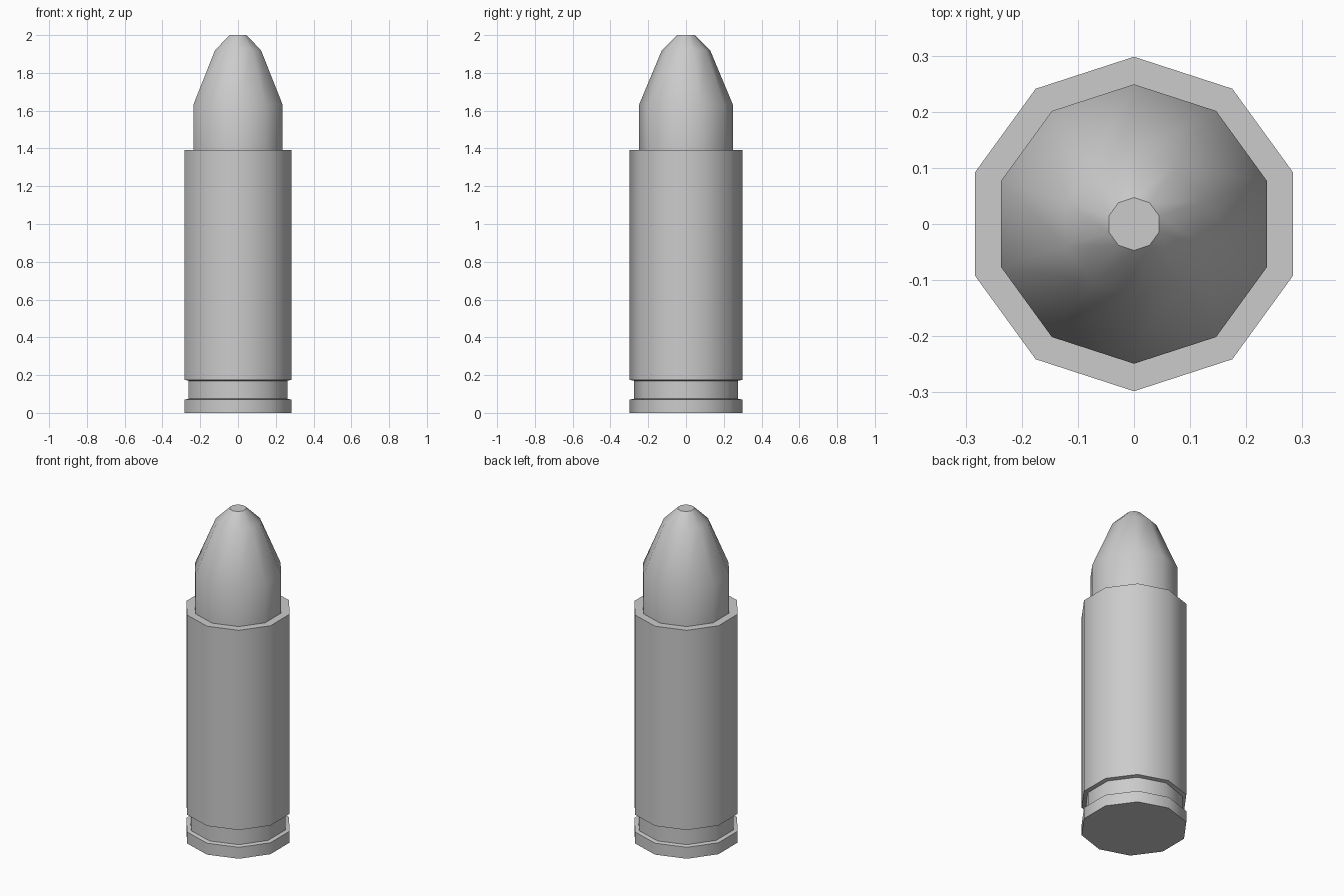
import bpy
import bmesh
import math

SIDES = 10

cube = bpy.data.objects.get("Cube")
if cube:
    bpy.data.objects.remove(cube, do_unlink=True)

# Single plain grey
grey = bpy.data.materials.new("plain grey")
grey.use_nodes = True
colour = (0.6, 0.6, 0.6, 1)
grey.diffuse_color = colour
grey.node_tree.nodes["Principled BSDF"].inputs["Base Color"].default_value = colour


def lathe(name, profile):
    """Ten-sided capped solid from (radius, height) pairs, bottom to top."""
    bm = bmesh.new()
    rings = []
    for radius, z in profile:
        ring = []
        for i in range(SIDES):
            a = math.tau * i / SIDES + math.pi / 2
            ring.append(bm.verts.new((radius * math.cos(a), radius * math.sin(a), z)))
        rings.append(ring)
    for low, high in zip(rings, rings[1:]):
        for i in range(SIDES):
            j = (i + 1) % SIDES
            bm.faces.new((low[i], low[j], high[j], high[i]))
    bm.faces.new(rings[0][::-1])
    bm.faces.new(rings[-1])
    mesh = bpy.data.meshes.new(name)
    bm.to_mesh(mesh)
    bm.free()
    mesh.materials.append(grey)
    obj = bpy.data.objects.new(name, mesh)
    bpy.context.collection.objects.link(obj)
    # Smooth round the sides, crisp at the rims
    bpy.ops.object.select_all(action="DESELECT")
    obj.select_set(True)
    bpy.context.view_layer.objects.active = obj
    bpy.ops.object.shade_smooth_by_angle(angle=math.radians(40))
    return obj


# Casing with a rim and an extraction groove
lathe("casing", [(0.298, 0), (0.298, 0.07), (0.275, 0.075),
                 (0.275, 0.17), (0.298, 0.175), (0.298, 1.393)])

# Tapered, flat-nosed tip
lathe("tip", [(0.249, 1.393), (0.249, 1.63), (0.128, 1.92), (0.047, 2.0)])
